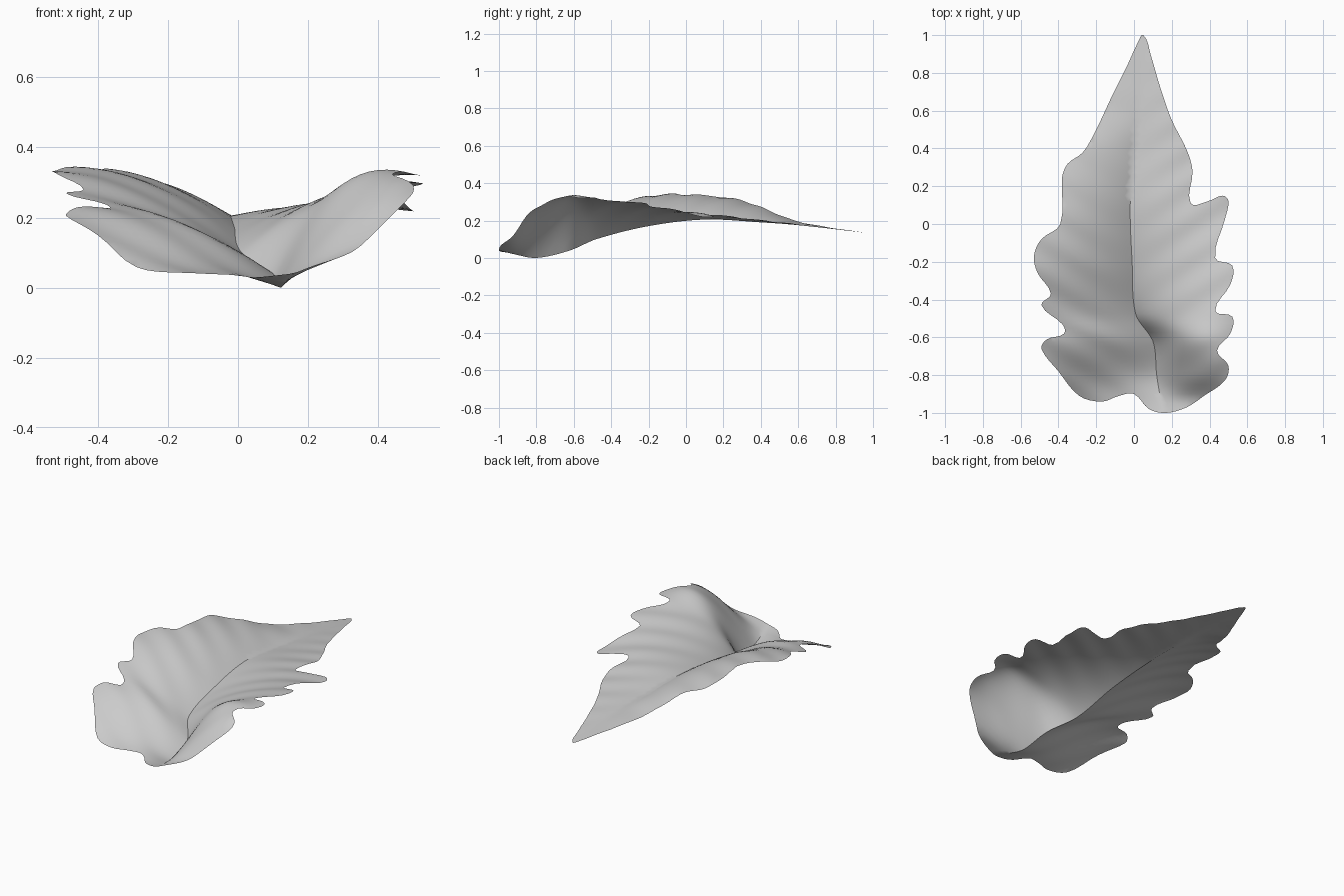
import bpy
import bmesh
import math
from mathutils import Vector
from mathutils.geometry import delaunay_2d_cdt, interpolate_bezier

cube = bpy.data.objects.get("Cube")
if cube:
    bpy.data.objects.remove(cube, do_unlink=True)

# Lobed leaf outline, clockwise from the tip, in hundredths
RIGHT_EDGE = [(5, 100), (9, 89), (14, 72), (20, 55), (28, 39), (31, 28), (30, 11),
              (39, 12), (47, 15), (50, 12), (48, 2), (43, -18), (52, -22), (51, -32),
              (43, -46), (52, -49), (51, -58), (44, -67), (50, -75), (48, -83),
              (37, -91), (28, -97), (17, -100), (8, -98)]
LEFT_EDGE = [(0, -90), (-8, -91), (-17, -94), (-29, -91), (-40, -78), (-49, -66),
             (-46, -61), (-37, -58), (-38, -53), (-49, -43), (-44, -37), (-51, -26),
             (-53, -17), (-49, -8), (-39, 0), (-38, 25), (-35, 32), (-27, 38),
             (-20, 50), (-12, 67), (-4, 83), (2, 96)]

# Cross-sections: y, midrib x, then height at far left, left, midrib, right, far right
LEFT_OUT, LEFT_IN, RIGHT_IN, RIGHT_OUT = -0.5, -0.25, 0.3, 0.5
SECTIONS = [
    (-1.00, .16, .03, .03, .05, .10, .12),
    (-0.92, .14, .07, .06, .03, .11, .20),
    (-0.80, .12, .16, .12, .01, .20, .28),
    (-0.62, .10, .23, .21, .05, .30, .335),
    (-0.48, .01, .26, .23, .11, .29, .33),
    (-0.20, -.01, .34, .30, .18, .27, .295),
    (0.10, -.02, .345, .32, .215, .245, .23),
    (0.40, .00, .29, .28, .20, .21, .20),
    (0.60, .02, .21, .21, .185, .19, .19),
    (1.00, .05, .14, .14, .14, .14, .14),
]


def section_at(y):
    """Smoothly blend the cross-sections along the leaf."""
    y = max(SECTIONS[0][0], min(SECTIONS[-1][0], y))
    last = len(SECTIONS) - 1
    i = max(k for k in range(last) if SECTIONS[k][0] <= y)
    a, b = SECTIONS[i], SECTIONS[i + 1]
    before, after = SECTIONS[max(i - 1, 0)], SECTIONS[min(i + 2, last)]
    span = b[0] - a[0]
    t = (y - a[0]) / span
    result = []
    for k in range(1, len(a)):
        start = (b[k] - before[k]) / (b[0] - before[0]) * span
        end = (after[k] - a[k]) / (after[0] - a[0]) * span
        rise = b[k] - a[k]
        result.append(a[k] + t * (start + t * (3 * rise - 2 * start - end
                                               + t * (start + end - 2 * rise))))
    return result


def parabola(x, points):
    """Value at x of the curve through three points."""
    total = 0.0
    for i, (xi, zi) in enumerate(points):
        for j, (xj, _) in enumerate(points):
            if i != j:
                zi *= (x - xj) / (xi - xj)
        total += zi
    return total


def height(x, y):
    mid, far_left, left, rib, right, far_right = section_at(y)
    if x < mid:
        z = parabola(x, [(LEFT_OUT, far_left), (LEFT_IN, left), (mid, rib)])
    else:
        z = parabola(x, [(mid, rib), (RIGHT_IN, right), (RIGHT_OUT, far_right)])
    # Soft swelling between the side veins
    reach = abs(x - mid)
    return z + 0.012 * min(reach, 0.3) * math.sin(32 * (y - 0.6 * reach))


def smooth_loop(points, steps):
    """Closed curve passing through all the points."""
    pts = [Vector(p) / 100 for p in points]
    count = len(pts)
    curve = []
    for i in range(count):
        p0, p1, p2, p3 = (pts[(i + k) % count] for k in (-1, 0, 1, 2))
        reach = (p2 - p1).length / 3
        h1 = p1 + (p2 - p0).normalized() * reach
        h2 = p2 - (p3 - p1).normalized() * reach
        curve += [p.to_2d() for p in interpolate_bezier(p1, h1, h2, p2, steps + 1)[:-1]]
    return curve


# Flat leaf: outline and midrib as fixed edges, filled with an even grid of points
outline = smooth_loop(RIGHT_EDGE + LEFT_EDGE, 4)
edge_count = len(outline)
edges = [(i, (i + 1) % edge_count) for i in range(edge_count)]
points = list(outline)

rib_steps = 80
for i in range(rib_steps + 1):
    y = -0.985 + 1.96 * i / rib_steps
    points.append(Vector((section_at(y)[0], y)))
    if i:
        edges.append((len(points) - 2, len(points) - 1))

spacing = 0.025
for row in range(-40, 41):
    for col in range(-22, 23):
        p = Vector(((col + 0.5 * (row % 2)) * spacing, row * spacing))
        clear_of_rib = abs(p.x - section_at(p.y)[0]) > spacing * 0.5
        if clear_of_rib and min((p - q).length for q in outline) > spacing * 0.4:
            points.append(p)

filled = delaunay_2d_cdt(points, edges, [list(range(edge_count))], 1, 1e-5)
flat_points, faces = filled[0], filled[2]

# Raise the flat leaf into its folded, drooping shape
mesh = bpy.data.meshes.new("leaf_blade")
mesh.from_pydata([(p.x, p.y, height(p.x, p.y)) for p in flat_points], [], faces)
bm = bmesh.new()
bm.from_mesh(mesh)
loose = [v for v in bm.verts if not v.link_faces]
bmesh.ops.delete(bm, geom=loose, context='VERTS')
for face in bm.faces:
    if face.normal.z < 0:
        face.normal_flip()
lowest = min(v.co.z for v in bm.verts)
bmesh.ops.translate(bm, verts=bm.verts, vec=(0, 0, -lowest))
bm.to_mesh(mesh)
bm.free()

leaf = bpy.data.objects.new("leaf_blade", mesh)
bpy.context.collection.objects.link(leaf)

# Plain grey surface
grey = bpy.data.materials.new("light_grey")
grey.use_nodes = True
grey.diffuse_color = (0.6, 0.6, 0.6, 1)
grey.node_tree.nodes["Principled BSDF"].inputs["Base Color"].default_value = (0.6, 0.6, 0.6, 1)
mesh.materials.append(grey)

bpy.ops.object.select_all(action='DESELECT')
leaf.select_set(True)
bpy.context.view_layer.objects.active = leaf
bpy.ops.object.shade_smooth_by_angle(angle=math.radians(40))
